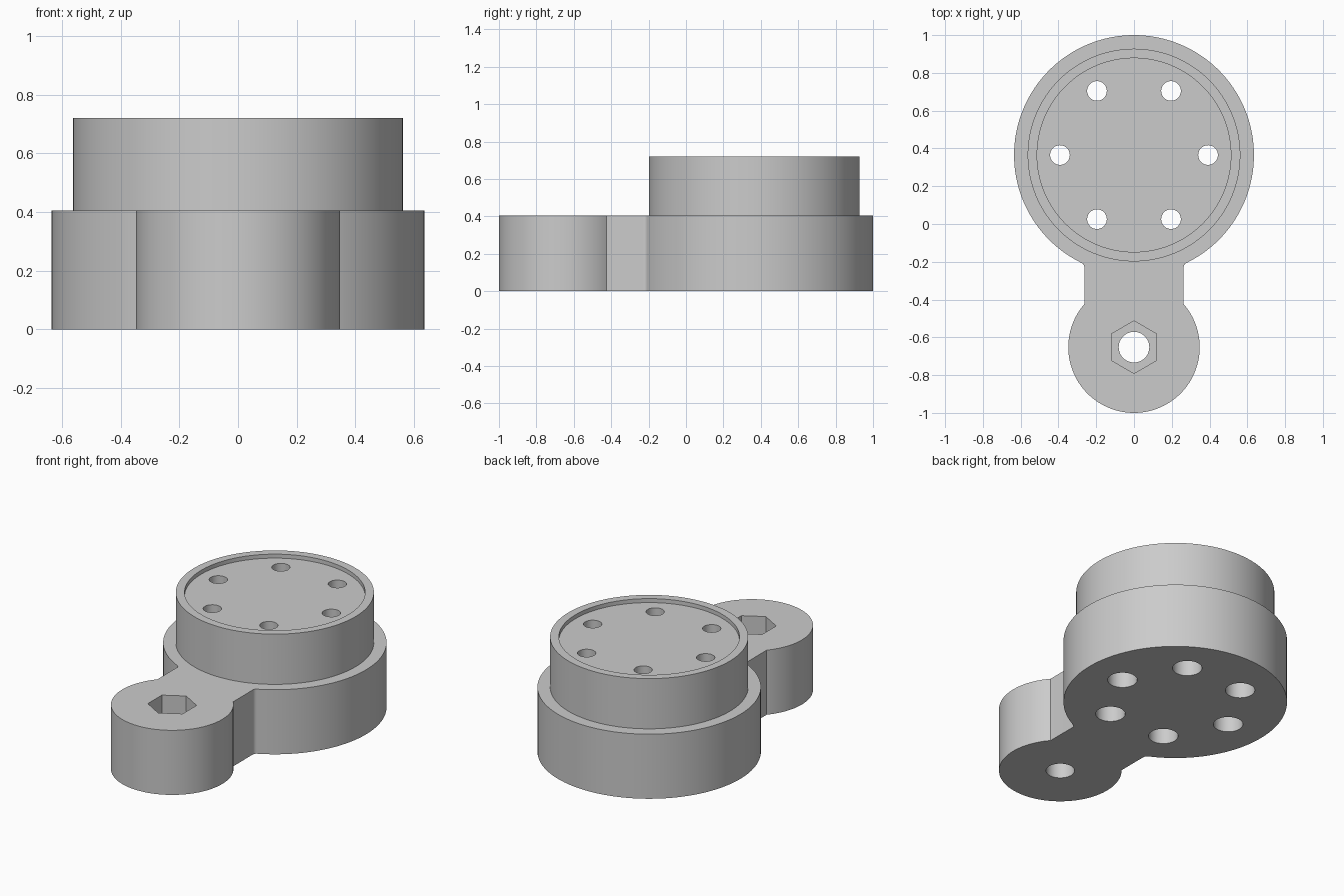
import bpy, bmesh, math

if "Cube" in bpy.data.objects:
    bpy.data.objects.remove(bpy.data.objects["Cube"], do_unlink=True)

# Main dimensions
HUB_Y, ARM_Y = 0.365, -0.652
BASE_R, HUB_R, RECESS_R, ARM_R = 0.635, 0.563, 0.513, 0.348
BASE_H, TOP, FLOOR = 0.405, 0.72, 0.695
NECK, FILLET = 0.263, 0.025

grey = bpy.data.materials.new("plain_grey")
grey.use_nodes = True
colour = (0.6, 0.6, 0.6, 1)
grey.diffuse_color = colour
grey.node_tree.nodes["Principled BSDF"].inputs["Base Color"].default_value = colour


def arc(cx, cy, r, a0, a1, n):
    return [(cx + r * math.cos(a0 + (a1 - a0) * i / n),
             cy + r * math.sin(a0 + (a1 - a0) * i / n)) for i in range(n + 1)]


def prism(name, outline, z0, z1):
    bm = bmesh.new()
    face = bm.faces.new([bm.verts.new((x, y, z0)) for x, y in outline])
    out = bmesh.ops.extrude_face_region(bm, geom=[face])
    verts = [v for v in out["geom"] if isinstance(v, bmesh.types.BMVert)]
    bmesh.ops.translate(bm, vec=(0, 0, z1 - z0), verts=verts)
    bmesh.ops.recalc_face_normals(bm, faces=bm.faces)
    mesh = bpy.data.meshes.new(name)
    bm.to_mesh(mesh)
    bm.free()
    mesh.materials.append(grey)
    obj = bpy.data.objects.new(name, mesh)
    bpy.context.collection.objects.link(obj)
    return obj


def cylinder(name, x, y, r, z0, z1, n=48, turn=0.0):
    return prism(name, arc(x, y, r, turn, turn + math.tau, n)[:-1], z0, z1)


def combine(body, tool, operation):
    mod = body.modifiers.new(operation.lower(), 'BOOLEAN')
    mod.operation, mod.object, mod.solver = operation, tool, 'EXACT'
    tool.hide_render = True
    bpy.context.view_layer.objects.active = body
    bpy.ops.object.modifier_apply(modifier=mod.name)
    bpy.data.objects.remove(tool, do_unlink=True)


# Right half of the base outline, from the arm tip to the back of the disc
fx = NECK + FILLET
fy = HUB_Y - math.sqrt((BASE_R + FILLET) ** 2 - fx ** 2)
to_hub = math.atan2(HUB_Y - fy, -fx)
half = arc(0, ARM_Y, ARM_R, -math.pi / 2, math.acos(NECK / ARM_R), 48)
half += arc(fx, fy, FILLET, math.pi, to_hub, 6)
half += arc(0, HUB_Y, BASE_R, to_hub - math.pi, math.pi / 2, 64)[1:]
outline = half + [(-x, y) for x, y in reversed(half[1:-1])]

# Base plate with raised hub
body = prism("pivot_arm_body", outline, 0, BASE_H)
combine(body, cylinder("raised_hub", 0, HUB_Y, HUB_R, 0.2, TOP, 128), 'UNION')

# Shallow recess in the hub top
combine(body, cylinder("recess_cutter", 0, HUB_Y, RECESS_R, FLOOR, 1, 128), 'DIFFERENCE')

# Six screw holes, widened from below for the screw heads
for i in range(6):
    a = i * math.pi / 3
    x, y = 0.392 * math.cos(a), HUB_Y + 0.392 * math.sin(a)
    combine(body, cylinder("screw_cutter", x, y, 0.052, -0.1, 1), 'DIFFERENCE')
    combine(body, cylinder("screw_head_cutter", x, y, 0.084, -0.1, 0.45), 'DIFFERENCE')

# Bolt hole with a hexagonal nut pocket in the arm
combine(body, cylinder("bolt_cutter", 0, ARM_Y, 0.081, -0.1, 1), 'DIFFERENCE')
combine(body, cylinder("nut_cutter", 0, ARM_Y, 0.139, 0.2, 1, 6, math.pi / 6), 'DIFFERENCE')

# Smooth round walls, keep the rims crisp
bpy.ops.object.select_all(action='DESELECT')
body.select_set(True)
bpy.context.view_layer.objects.active = body
bpy.ops.object.shade_smooth_by_angle(angle=math.radians(30))
